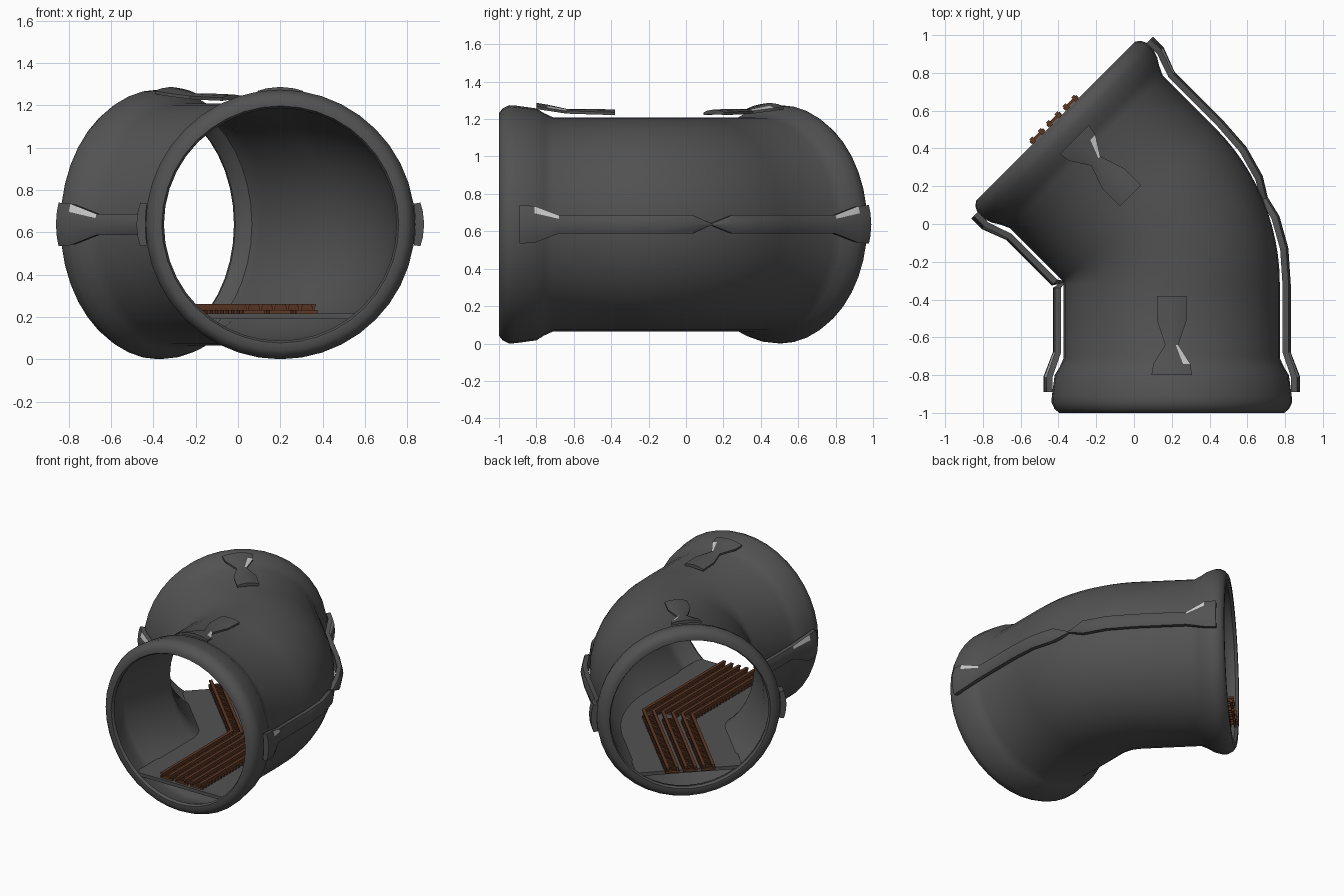
import bpy, bmesh, math
from mathutils import Vector

old = bpy.data.objects.get("Cube")
if old:
    bpy.data.objects.remove(old, do_unlink=True)

# Bend layout: corner of the centre line, bend radius, half bend angle
CX, CY, CZ = 0.2, -0.07, 0.637
R = 0.6
HALF = math.radians(22.5)
T = R * math.tan(HALF)
FRONT, BACK = 0.93, 0.87


def material(name, colour):
    m = bpy.data.materials.new(name)
    m.use_nodes = True
    m.diffuse_color = (*colour, 1)
    m.node_tree.nodes["Principled BSDF"].inputs["Base Color"].default_value = (*colour, 1)
    return m


GREY = material("dark grey", (0.085, 0.085, 0.085))
LIGHT = material("light grey", (0.6, 0.6, 0.6))
BROWN = material("rust brown", (0.11, 0.04, 0.018))


def mirror(p):
    """Reflect a point across the bend's mitre plane."""
    x, y = p[0] - CX, p[1] - CY
    c, s = math.cos(2 * HALF), math.sin(2 * HALF)
    return Vector((CX + c * x + s * y, CY + s * x - c * y, p[2]))


def place(s, d, z):
    """Point at distance s from the mitre plane, offset d sideways, height z."""
    a = abs(s)
    if a > T:
        p = Vector((CX + d, CY - a, z))
    else:
        ang = HALF * (1 - a / T)
        p = Vector((CX - R + (R + d) * math.cos(ang), CY - T + (R + d) * math.sin(ang), z))
    return p if s >= 0 else mirror(p)


def polar(s, phi, r):
    return place(s, r * math.cos(phi), CZ + r * math.sin(phi))


def finish(name, bm, mats, smooth=None):
    bmesh.ops.recalc_face_normals(bm, faces=bm.faces)
    mesh = bpy.data.meshes.new(name)
    bm.to_mesh(mesh)
    bm.free()
    for m in mats:
        mesh.materials.append(m)
    ob = bpy.data.objects.new(name, mesh)
    bpy.context.collection.objects.link(ob)
    if smooth:
        bpy.ops.object.select_all(action='DESELECT')
        ob.select_set(True)
        bpy.context.view_layer.objects.active = ob
        bpy.ops.object.shade_smooth_by_angle(angle=math.radians(smooth))
    return ob


def loft(bm, rings, closed=False):
    """Skin a row of point loops; returns faces as rows."""
    loops = [[bm.verts.new(p) for p in ring] for ring in rings]
    n = len(loops[0])
    pairs = list(zip(loops, loops[1:]))
    if closed:
        pairs.append((loops[-1], loops[0]))
    else:
        bm.faces.new(loops[0])
        bm.faces.new(loops[-1])
    return [[bm.faces.new((a[i], a[(i + 1) % n], b[(i + 1) % n], b[i])) for i in range(n)]
            for a, b in pairs]


# Pipe shell with a flared collar at both ends
bend = [T * (1 - i / 6) for i in range(13)]


def collar(end, sign):
    outer = [(end, 0.595), (end - 0.02, 0.62), (end - 0.055, 0.637), (end - 0.09, 0.635),
             (0.73, 0.62), (0.69, 0.595), (0.64, 0.572)]
    inner = [(end, 0.56), (end - 0.02, 0.55), (end - 0.06, 0.56), (0.78, 0.59),
             (0.73, 0.59), (0.64, 0.555)]
    return [[(sign * s, r) for s, r in part] for part in (outer, inner)]


f_out, f_in = collar(FRONT, 1)
b_out, b_in = collar(BACK, -1)
profile = f_out + [(s, 0.572) for s in bend] + b_out[::-1]
profile += b_in + [(s, 0.555) for s in bend[::-1]] + f_in[::-1]
SIDES = 40
bm = bmesh.new()
loft(bm, [[polar(s, math.tau * i / SIDES, r) for i in range(SIDES)] for s, r in profile], True)
finish("pipe_shell", bm, [GREY], 40)

# Flat floor slab along the pipe
bm = bmesh.new()
stations = [FRONT - 0.02] + bend + [-BACK + 0.02]
loft(bm, [[place(s, d, z) for d, z in ((-0.37, 0.215), (0.37, 0.215), (0.35, 0.19), (-0.35, 0.19))]
          for s in stations])
finish("floor", bm, [GREY])


# Straps and clips: crowned bands that hug the pipe
def strap(name, phi, stations, thick):
    across = (-1, -0.6, 0, 0.6, 1)
    for sign, side in ((1, "front"), (-1, "back")):
        bm = bmesh.new()
        rings = []
        for s, r, w in stations:
            top = [polar(sign * s, phi + k * w / r, r - 0.01 * k * k) for k in across]
            low = [polar(sign * s, phi + k * w / r, r - thick) for k in across[::-1]]
            rings.append(top + low)
        rows = loft(bm, rings)
        # pale gusset on one edge of the flare
        edge = 0 if math.cos(phi) < 0.5 else 3
        rows[1][edge].material_index = 1
        finish(f"{side}_{name}", bm, [GREY, LIGHT], 25)


flare = [(0.82, 0.68, 0.105), (0.74, 0.68, 0.1), (0.61, 0.63, 0.05)]
strap("outer_strap", 0, flare + [(T, 0.63, 0.05), (0.15, 0.632, 0.05),
                                 (0.06, 0.624, 0.05), (0, 0.6, 0.004)], 0.042)
strap("inner_strap", math.pi, flare + [(T + 0.02, 0.63, 0.05), (0, 0.6, 0.004)], 0.042)
strap("top_clip", math.pi / 2, [(0.73, 0.65, 0.11), (0.67, 0.64, 0.1), (0.57, 0.618, 0.035),
                                (0.44, 0.618, 0.08), (0.31, 0.614, 0.08)], 0.025)


# Three parallel tracks that meet in a mitre at the bend
def bar(bm, x0, x1, y0, y1a, y1b, z0, z1):
    """Box whose far end may be cut at a slant, plus its mirrored twin."""
    base = [(x0, y0), (x1, y0), (x1, y1b), (x0, y1a)]
    for flip in (False, True):
        rings = [[Vector((x, y, z)) for x, y in base] for z in (z0, z1)]
        if flip:
            rings = [[mirror(p) for p in ring] for ring in rings]
        loft(bm, rings)


slant = math.tan(HALF)
for n, name in ((-1, "right"), (0, "middle"), (1, "left")):
    mid = n * 0.125
    y0 = CY - 0.9
    rails, ties = bmesh.new(), bmesh.new()
    for off in (-0.032, 0.032):
        for half, low, high in ((0.006, 0.23, 0.25), (0.011, 0.248, 0.26)):
            a, b = mid + off - half, mid + off + half
            bar(rails, CX + a, CX + b, y0, CY + a * slant, CY + b * slant, low, high)
    y = y0 + 0.01
    while y < CY + (mid - 0.05) * slant - 0.02:
        bar(ties, CX + mid - 0.05, CX + mid + 0.05, y, y + 0.018, y + 0.018, 0.214, 0.232)
        y += 0.036
    finish(f"{name}_track_rails", rails, [BROWN])
    finish(f"{name}_track_ties", ties, [BROWN])
